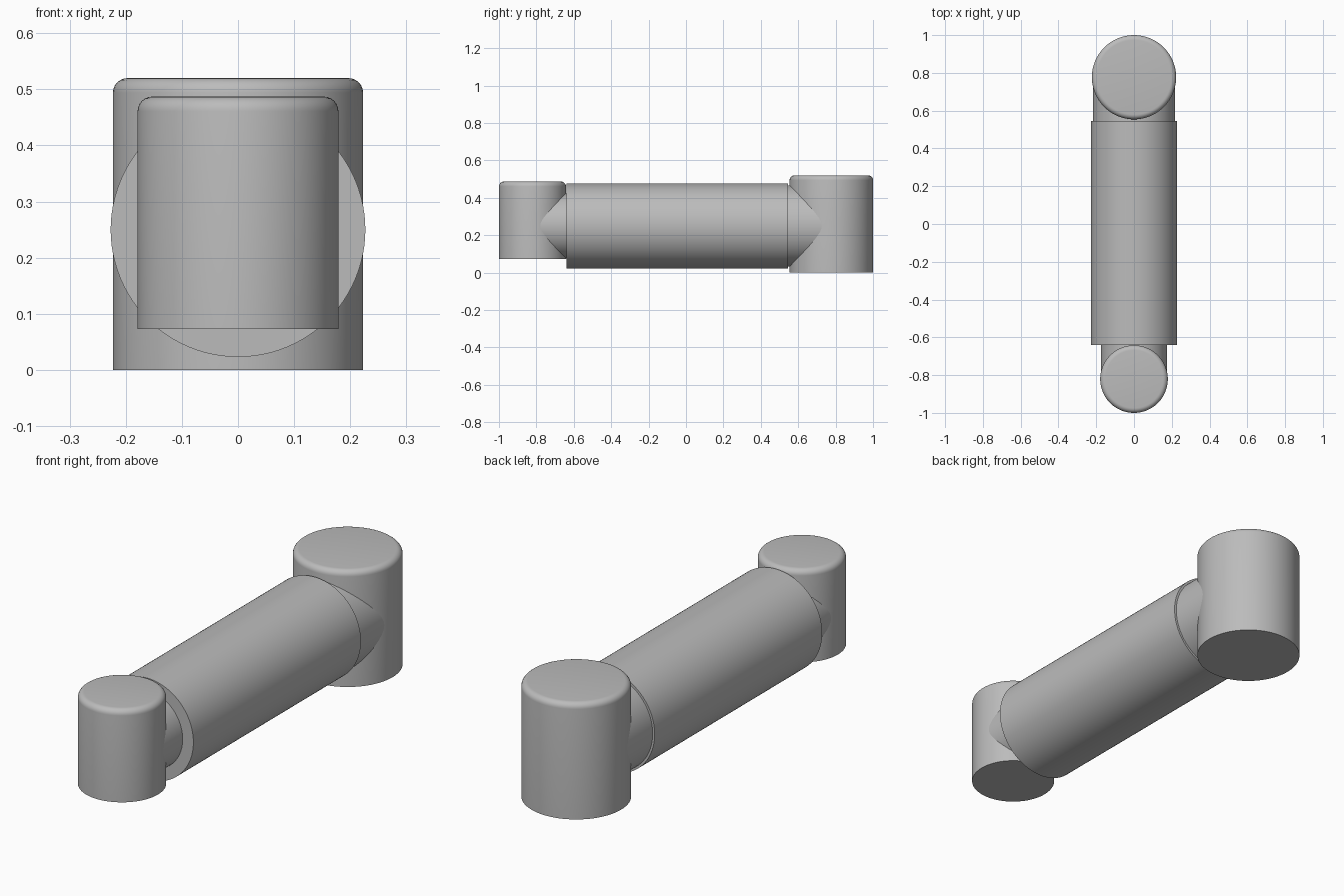
import bpy
import bmesh
from math import pi, sin, cos, radians
from mathutils import Matrix

SEGMENTS = 96

cube = bpy.data.objects.get("Cube")
if cube:
    bpy.data.objects.remove(cube, do_unlink=True)

grey = bpy.data.materials.new("plain grey")
grey.use_nodes = True
colour = (0.5, 0.5, 0.5, 1.0)
grey.diffuse_color = colour
grey.node_tree.nodes["Principled BSDF"].inputs["Base Color"].default_value = colour


def cylinder(name, radius, length, matrix, rounding=0.0):
    """Cylinder rising from its base, with an optional rounded top rim."""
    bm = bmesh.new()
    bmesh.ops.create_cone(bm, cap_ends=True, segments=SEGMENTS,
                          radius1=radius, radius2=radius, depth=length,
                          matrix=Matrix.Translation((0, 0, length / 2)))
    if rounding:
        rim = [e for e in bm.edges if all(v.co.z > length / 2 for v in e.verts)]
        bmesh.ops.bevel(bm, geom=rim, offset=rounding, segments=6,
                        profile=0.5, affect='EDGES')
    mesh = bpy.data.meshes.new(name)
    bm.to_mesh(mesh)
    bm.free()
    mesh.materials.append(grey)
    obj = bpy.data.objects.new(name, mesh)
    obj.matrix_world = matrix
    bpy.context.collection.objects.link(obj)
    bpy.ops.object.select_all(action='DESELECT')
    obj.select_set(True)
    bpy.context.view_layer.objects.active = obj
    bpy.ops.object.shade_smooth_by_angle(angle=radians(30))
    return obj


def post(name, radius, y, bottom, top):
    cylinder(name, radius, top - bottom, Matrix.Translation((0, y, bottom)), 0.026)


def tube(name, radius, start, end):
    turn = Matrix.Rotation(-pi / 2, 4, 'X')
    cylinder(name, radius, end - start, Matrix.Translation((0, start, 0.25)) @ turn)


# Upright end posts
post("front_post", 0.179, -0.821, 0.073, 0.487)
post("back_post", 0.223, 0.777, 0.0, 0.52)

# Thick arm and the slimmer necks that enter the posts
tube("arm", 0.227, -0.64, 0.546)
tube("front_neck", 0.174, -0.82, -0.6)
tube("back_neck", 0.217, 0.5, 0.777)
